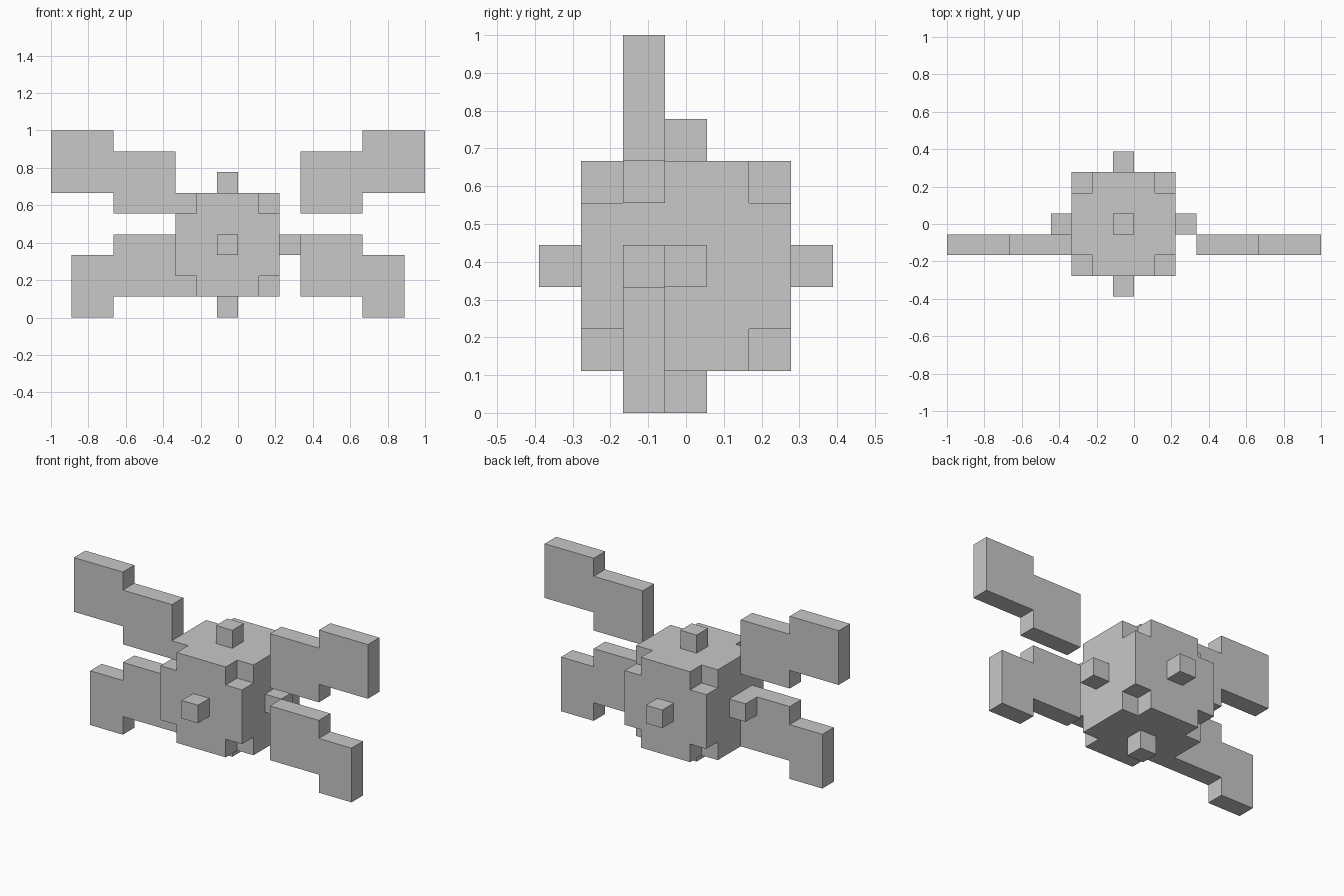
import bpy, bmesh
from itertools import product
from mathutils import Matrix, Vector

if "Cube" in bpy.data.objects:
    bpy.data.objects.remove(bpy.data.objects["Cube"])

U = 1 / 9                                   # block unit
CENTRE = Vector((-0.5, 0, 3.5)) * U         # middle of the body

grey = bpy.data.materials.new("light grey")
grey.diffuse_color = (0.58, 0.58, 0.58, 1)
grey.use_nodes = True
grey.node_tree.nodes["Principled BSDF"].inputs["Base Color"].default_value = grey.diffuse_color


def finish(name, bm):
    bmesh.ops.remove_doubles(bm, verts=bm.verts, dist=1e-5)
    bmesh.ops.recalc_face_normals(bm, faces=bm.faces)
    me = bpy.data.meshes.new(name)
    bm.to_mesh(me)
    bm.free()
    me.materials.append(grey)
    ob = bpy.data.objects.new(name, me)
    bpy.context.collection.objects.link(ob)
    return ob


# Body: a block with its eight corners notched out, only outer faces kept
cuts = [-2.5, -1.5, 1.5, 2.5]
cells = {c for c in product(range(3), repeat=3) if 1 in c}
bm = bmesh.new()
for c in cells:
    for axis, side in product(range(3), (0, 1)):
        n = list(c)
        n[axis] += 2 * side - 1
        if tuple(n) in cells:
            continue
        a, b = (axis + 1) % 3, (axis + 2) % 3
        quad = []
        for i, j in ((0, 0), (1, 0), (1, 1), (0, 1)):
            p = [0, 0, 0]
            p[axis], p[a], p[b] = cuts[c[axis] + side], cuts[c[a] + i], cuts[c[b] + j]
            quad.append(bm.verts.new(CENTRE + Vector(p) * U))
        bm.faces.new(quad)
bmesh.ops.remove_doubles(bm, verts=bm.verts, dist=1e-5)
bmesh.ops.recalc_face_normals(bm, faces=bm.faces)
bmesh.ops.dissolve_limit(bm, angle_limit=0.01, verts=bm.verts, edges=bm.edges)
finish("body", bm)

# Studs: one small cube in the middle of each body side
sides = {"right": (1, 0, 0), "left": (-1, 0, 0), "back": (0, 1, 0),
         "front": (0, -1, 0), "top": (0, 0, 1), "bottom": (0, 0, -1)}
for side, d in sides.items():
    bm = bmesh.new()
    bmesh.ops.create_cube(bm, size=U, matrix=Matrix.Translation(CENTRE + Vector(d) * 3 * U))
    finish(side + "_stud", bm)

# Wings: stepped plates, mirrored left to right
wings = {
    "upper_wings": [(3, 5), (6, 5), (6, 6), (9, 6), (9, 9), (6, 9), (6, 8), (3, 8)],
    "lower_wings": [(3, 1), (6, 1), (6, 0), (8, 0), (8, 3), (6, 3), (6, 4), (3, 4)],
}
for name, profile in wings.items():
    bm = bmesh.new()
    face = bm.faces.new([bm.verts.new((x * U, -1.5 * U, z * U)) for x, z in profile])
    ext = bmesh.ops.extrude_face_region(bm, geom=[face], use_keep_orig=True)
    moved = [g for g in ext["geom"] if isinstance(g, bmesh.types.BMVert)]
    bmesh.ops.translate(bm, verts=moved, vec=(0, U, 0))
    finish(name, bm).modifiers.new("mirror", 'MIRROR')
